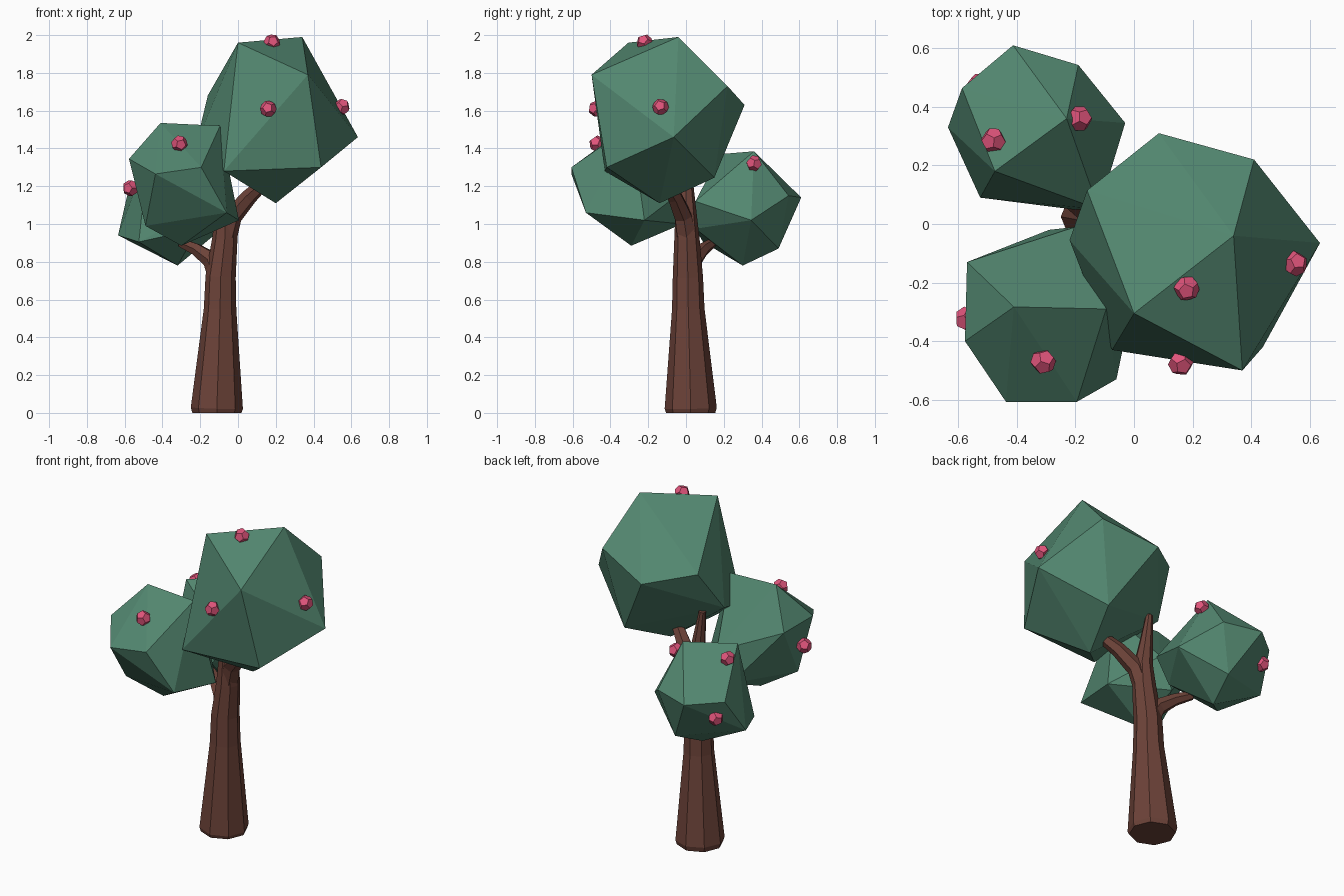
import bpy, bmesh, math
from mathutils import Vector

if "Cube" in bpy.data.objects:
    bpy.data.objects.remove(bpy.data.objects["Cube"])


def material(name, color):
    m = bpy.data.materials.new(name)
    m.diffuse_color = (*color, 1)
    m.use_nodes = True
    m.node_tree.nodes["Principled BSDF"].inputs["Base Color"].default_value = m.diffuse_color
    return m


BARK = material("bark", (0.15, 0.055, 0.04))
LEAF = material("leaf", (0.085, 0.24, 0.16))
FRUIT = material("fruit", (0.75, 0.09, 0.2))


def finish(bm, name, mat):
    bmesh.ops.recalc_face_normals(bm, faces=bm.faces)
    me = bpy.data.meshes.new(name)
    bm.to_mesh(me)
    bm.free()
    me.materials.append(mat)
    ob = bpy.data.objects.new(name, me)
    bpy.context.collection.objects.link(ob)
    return ob


def hull(bm, points):
    for p in points:
        bm.verts.new(p)
    res = bmesh.ops.convex_hull(bm, input=bm.verts)
    loose = [v for v in bm.verts if not v.link_faces]
    bmesh.ops.delete(bm, geom=loose, context='VERTS')


def limb(name, path, sides):
    """Faceted tapering tube through (x, y, z, radius) stations."""
    bm = bmesh.new()
    pts = [Vector(p[:3]) for p in path]
    rings = []
    for i, p in enumerate(pts):
        d = (pts[min(i + 1, len(pts) - 1)] - pts[max(i - 1, 0)]).normalized()
        if i == 0 and p.z == 0:
            d = Vector((0, 0, 1))
        u = (Vector((1, 0, 0)) - d * d.x).normalized()
        if abs(d.x) > 0.6:
            u = (Vector((0, 0, 1)) - d * d.z).normalized()
            u = d.cross(u)
            if u.y > 0:
                u = -u
        w = d.cross(u)
        # keep rings aligned with the previous one
        if rings:
            u = (prev - d * prev.dot(d)).normalized()
            w = d.cross(u)
        prev = u
        rings.append([bm.verts.new(p + path[i][3] * (u * math.cos(a) + w * math.sin(a)))
                      for a in (2 * math.pi * k / sides for k in range(sides))])
    for a, b in zip(rings, rings[1:]):
        for k in range(sides):
            j = (k + 1) % sides
            bm.faces.new((a[k], a[j], b[j], b[k]))
    bm.faces.new(rings[0][::-1])
    bm.faces.new(rings[-1])
    return finish(bm, name, BARK)


# Trunk and branches
limb("trunk", [(-.112, .025, 0, .13), (-.112, .025, .025, .138), (-.095, .012, .55, .086),
               (-.092, .01, .72, .08), (-.07, .005, .92, .067), (-.065, 0, 1.06, .056),
               (-.085, 0, 1.2, .04), (-.11, 0, 1.4, .02)], 8)
limb("right_branch", [(-.065, .005, .92, .058), (-.03, -.015, 1.04, .052),
                      (.06, -.06, 1.145, .043), (.14, -.11, 1.22, .033)], 6)
limb("back_branch", [(-.1, .015, .72, .06), (-.14, .04, .81, .05),
                     (-.22, .09, .865, .035), (-.3, .14, .9, .026)], 6)

# Leaf clumps: each an irregular twelve-cornered ball
CLUMPS = {
    "top_leaf_clump": [
        (.34, -.04, 1.99), (0, -.305, 1.96), (.37, -.5, 1.79), (.635, -.065, 1.46),
        (.44, -.42, 1.3), (-.075, -.43, 1.28), (.41, .22, 1.73), (.085, .31, 1.63),
        (.2, -.14, 1.11), (-.16, .115, 1.68), (-.22, -.055, 1.43), (.31, .15, 1.245)],
    "front_leaf_clump": [
        (-.41, -.283, 1.535), (-.095, -.29, 1.52), (-.577, -.4, 1.345), (-.437, -.607, 1.265),
        (-.195, -.607, 1.3), (-.06, -.53, 1.06), (.005, -.22, 1.02), (-.49, -.38, .99),
        (-.3, -.29, .885), (-.57, -.13, 1.34), (-.2, -.01, 1.18), (-.29, -.02, 1.0)],
    "back_leaf_clump": [
        (-.23, .36, 1.385), (-.475, .18, 1.37), (-.587, .464, 1.15), (-.03, .345, 1.02),
        (-.413, .61, 1.14), (-.19, .543, 1.15), (-.12, .05, 1.12), (-.27, .49, .87),
        (-.635, .33, .94), (-.32, .3, .78), (-.21, .05, .975), (-.525, .09, .905)],
}
centers = {}
for name, pts in CLUMPS.items():
    bm = bmesh.new()
    hull(bm, pts)
    finish(bm, name, LEAF)
    centers[name] = sum((Vector(p) for p in pts), Vector()) / len(pts)


def berry(name, pos, clump):
    """Dodecahedron, one face turned away from its leaf clump."""
    ico = bmesh.new()
    bmesh.ops.create_icosphere(ico, subdivisions=1, radius=1)
    corners = [f.calc_center_median().normalized() * .044 for f in ico.faces]
    ico.free()
    bm = bmesh.new()
    hull(bm, corners)
    bmesh.ops.dissolve_limit(bm, angle_limit=.1, verts=bm.verts, edges=bm.edges)
    ob = finish(bm, name, FRUIT)
    ob.location = pos
    out = Vector(pos) - centers[clump]
    ob.rotation_euler = out.to_track_quat('Z', 'Y').to_euler()


# Berries
BERRIES = {
    "top_leaf_clump": [(.18, -.22, 1.962), (.16, -.475, 1.61), (.55, -.135, 1.62)],
    "front_leaf_clump": [(-.31, -.47, 1.425), (-.57, -.325, 1.19)],
    "back_leaf_clump": [(-.48, .285, 1.32), (-.185, .36, 1.32), (-.53, .47, 1.04)],
}
for clump, spots in BERRIES.items():
    for i, p in enumerate(spots):
        berry(clump.split("_")[0] + "_berry_" + str(i + 1), p, clump)
